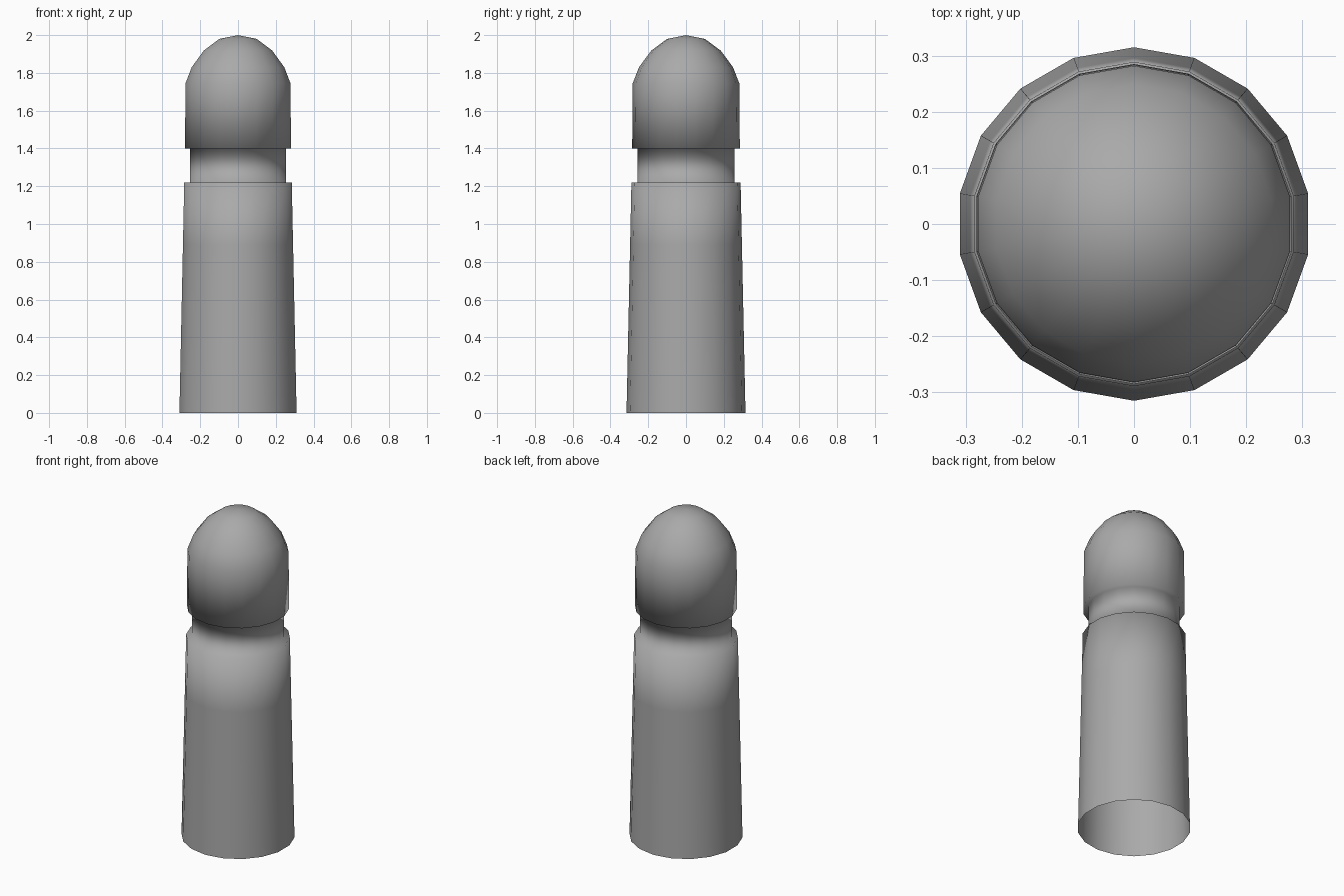
import bpy, bmesh, math

if "Cube" in bpy.data.objects:
    bpy.data.objects.remove(bpy.data.objects["Cube"])

SIDES = 18

# outline (radius, height): tapered body, recessed neck, domed head; open underneath
profile = [(0.315, 0), (0.296, 0.89), (0.289, 1.22), (0.257, 1.22), (0.257, 1.40), (0.285, 1.40),
           (0.282, 1.745), (0.249, 1.83), (0.184, 1.918), (0.100, 1.98)]

bm = bmesh.new()
rings = []
for r, z in profile:
    rings.append([bm.verts.new((r * math.sin(2 * math.pi * i / SIDES),
                                -r * math.cos(2 * math.pi * i / SIDES), z))
                  for i in range(SIDES)])
for low, high in zip(rings, rings[1:]):
    for i in range(SIDES):
        j = (i + 1) % SIDES
        bm.faces.new((low[i], low[j], high[j], high[i]))

# dome tip
tip = bm.verts.new((0, 0, 2))
for i in range(SIDES):
    bm.faces.new((rings[-1][i], rings[-1][(i + 1) % SIDES], tip))

# smooth shading runs over the shoulder and neck as well
for f in bm.faces:
    f.smooth = True

mesh = bpy.data.meshes.new("domed_post")
bm.to_mesh(mesh)
bm.free()

# dark grey finish
mat = bpy.data.materials.new("dark_grey")
mat.diffuse_color = (0.4, 0.4, 0.4, 1)
mat.use_nodes = True
mat.node_tree.nodes["Principled BSDF"].inputs["Base Color"].default_value = mat.diffuse_color
mesh.materials.append(mat)
bpy.context.collection.objects.link(bpy.data.objects.new("domed_post", mesh))
